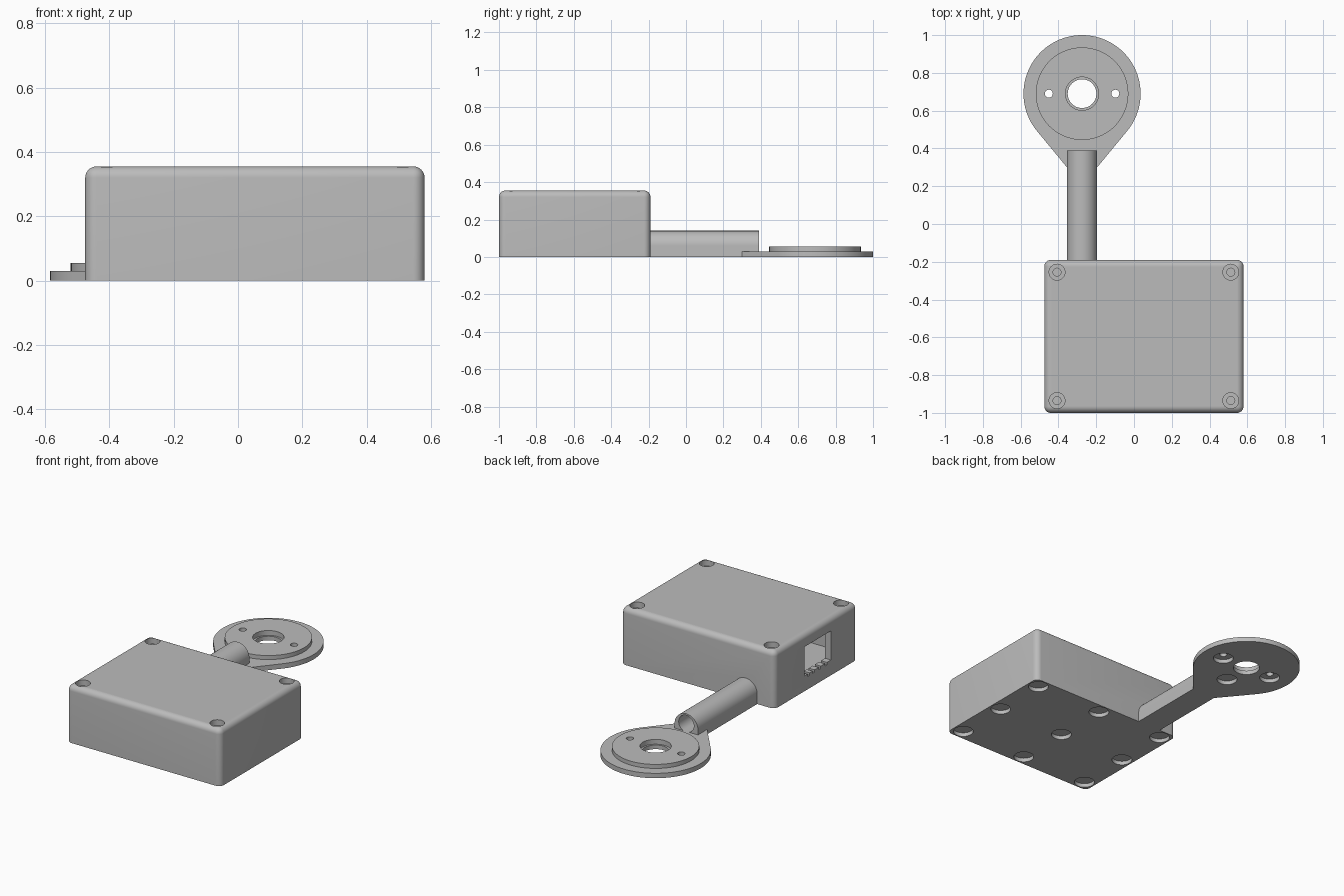
import bpy, bmesh, math
from mathutils import Matrix, Vector

cube = bpy.data.objects.get("Cube")
if cube:
    bpy.data.objects.remove(cube, do_unlink=True)

grey = bpy.data.materials.new("plain grey")
grey.use_nodes = True
GREY = (0.5, 0.5, 0.5, 1)
grey.diffuse_color = GREY
grey.node_tree.nodes["Principled BSDF"].inputs["Base Color"].default_value = GREY


def finish(name, bm):
    bmesh.ops.recalc_face_normals(bm, faces=bm.faces)
    mesh = bpy.data.meshes.new(name)
    bm.to_mesh(mesh)
    bm.free()
    mesh.materials.append(grey)
    obj = bpy.data.objects.new(name, mesh)
    bpy.context.collection.objects.link(obj)
    return obj


def block(name, low, high, radius=0):
    """Box between two corners; all but the bottom edges rounded."""
    low, high = Vector(low), Vector(high)
    bm = bmesh.new()
    bmesh.ops.create_cube(bm, size=1)
    for v in bm.verts:
        v.co = (low + high) / 2 + v.co * (high - low)
    if radius:
        edges = [e for e in bm.edges if any(v.co.z > low.z + 0.01 for v in e.verts)]
        bmesh.ops.bevel(bm, geom=edges, offset=radius, segments=8,
                        profile=0.5, affect='EDGES')
    return finish(name, bm)


def prism(name, outline, start, end, along_y=False):
    """Outline (x, y) extruded in z, or outline (x, z) extruded in y."""
    bm = bmesh.new()
    place = (lambda a, b: (a, start, b)) if along_y else (lambda a, b: (a, b, start))
    face = bm.faces.new([bm.verts.new(place(a, b)) for a, b in outline])
    new = bmesh.ops.extrude_face_region(bm, geom=[face])["geom"]
    shift = Vector((0, end - start, 0)) if along_y else Vector((0, 0, end - start))
    bmesh.ops.translate(bm, vec=shift,
                        verts=[g for g in new if isinstance(g, bmesh.types.BMVert)])
    return finish(name, bm)


def arc(cx, cy, r, a0=0, a1=360, n=48):
    count = n if a1 - a0 == 360 else n + 1
    angles = [math.radians(a0 + (a1 - a0) * i / n) for i in range(count)]
    return [(cx + r * math.cos(a), cy + r * math.sin(a)) for a in angles]


def disc(x, y, r, start, end, n=48):
    return prism("cutter", arc(x, y, r, n=n), start, end)


def combine(obj, tool, operation='DIFFERENCE'):
    mod = obj.modifiers.new("cut", 'BOOLEAN')
    mod.operation, mod.solver, mod.object = operation, 'EXACT', tool
    bpy.ops.object.select_all(action='DESELECT')
    bpy.context.view_layer.objects.active = obj
    obj.select_set(True)
    bpy.ops.object.modifier_apply(modifier=mod.name)
    bpy.data.objects.remove(tool, do_unlink=True)


def smooth(obj):
    bpy.ops.object.select_all(action='DESELECT')
    bpy.context.view_layer.objects.active = obj
    obj.select_set(True)
    bpy.ops.object.shade_smooth_by_angle(angle=math.radians(30))


LEFT, RIGHT, FRONT, BACK, TOP = -0.475, 0.58, -1, -0.19, 0.355
WALL = 0.04
MX, MY = (LEFT + RIGHT) / 2, (FRONT + BACK) / 2
SX, SY = 0.46, 0.34
CX, CY = -0.275, 0.69
BORE = arc(CX, 0.078, 0.052)

# Hollow enclosure with rounded edges
case = block("enclosure", (LEFT, FRONT, 0), (RIGHT, BACK, TOP), 0.035)
combine(case, block("cavity", (LEFT + WALL, FRONT + WALL, WALL),
                    (RIGHT - WALL, BACK - WALL, TOP - WALL)))

# Corner screw posts with counterbored holes
for sx in (-1, 1):
    for sy in (-1, 1):
        x, y = MX + sx * SX, MY + sy * SY
        combine(case, disc(x, y, 0.055, 0.03, TOP - 0.03), 'UNION')
        combine(case, disc(x, y, 0.042, TOP - 0.035, TOP + 0.1))
        combine(case, disc(x, y, 0.021, 0.1, TOP + 0.1, 32))

# Magnet recesses under the enclosure
for i in (-1, 0, 1):
    for j in (-1, 0, 1):
        combine(case, disc(MX + i * SX, MY + j * SY, 0.058, -0.1, 0.024))

# Port window with notched sill, and cable passage
combine(case, block("window", (LEFT - 0.1, -0.74, 0.095), (LEFT + WALL + 0.02, -0.48, 0.275)))
for y in (-0.52, -0.57, -0.63, -0.69):
    combine(case, block("notch", (LEFT - 0.1, y - 0.01, 0.08),
                        (LEFT + WALL + 0.02, y + 0.01, 0.11)))
combine(case, prism("passage", BORE, BACK - 0.06, BACK + 0.1, True))
smooth(case)

# Hollow arm with an arched top
half = 0.08
arch = [(CX - half, 0), (CX + half, 0)] + arc(CX, 0.06, half, 0, 180)
arm = prism("cable_arm", arch, BACK - 0.02, 0.39, True)
combine(arm, prism("bore", BORE, BACK - 0.1, 0.5, True))
smooth(arm)

# Round plate with tapered neck and raised step
outline = arc(CX, CY, 0.31, -40, 220, 80) + [(CX - half, 0.3), (CX + half, 0.3)]
plate = prism("round_plate", outline, 0, 0.03)
combine(plate, disc(CX, CY, 0.245, 0.015, 0.055, 80), 'UNION')

# Stepped centre hole
combine(plate, disc(CX, CY, 0.076, -0.1, 0.2))
combine(plate, disc(CX, CY, 0.088, 0.025, 0.2))

# Magnet recesses under the plate, two with pin holes above
for dx, dy in ((-1, 0), (1, 0), (0, -1)):
    x, y = CX + dx * 0.176, CY + dy * 0.176
    combine(plate, disc(x, y, 0.058, -0.1, 0.024))
    if dx:
        combine(plate, disc(x, y, 0.021, -0.1, 0.2, 32))
smooth(plate)
